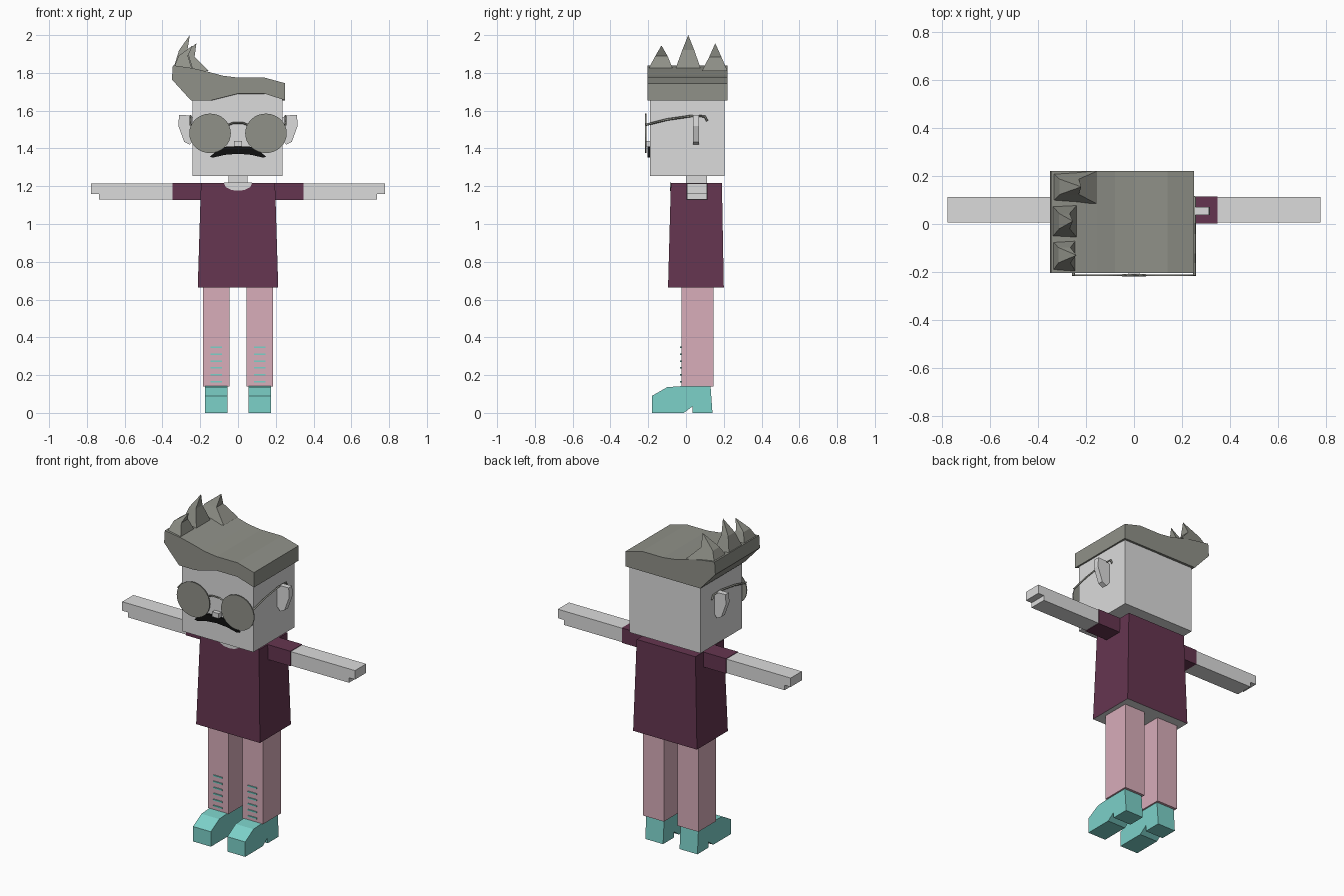
import bpy, bmesh
from mathutils import Vector

cube = bpy.data.objects.get("Cube")
if cube:
    bpy.data.objects.remove(cube, do_unlink=True)


def material(name, rgb):
    m = bpy.data.materials.new(name)
    m.use_nodes = True
    m.diffuse_color = (*rgb, 1)
    m.node_tree.nodes["Principled BSDF"].inputs["Base Color"].default_value = (*rgb, 1)
    return m


SKIN = material("pale_grey_skin", (0.71, 0.71, 0.71))
HAIR = material("warm_grey", (0.28, 0.285, 0.25))
SHIRT = material("plum", (0.13, 0.036, 0.08))
PINK = material("dusty_pink", (0.69, 0.418, 0.491))
TEAL = material("teal", (0.202, 0.638, 0.584))
BLACK = material("black", (0.005, 0.005, 0.005))


def finish(name, bm, *mats):
    bmesh.ops.recalc_face_normals(bm, faces=bm.faces)
    me = bpy.data.meshes.new(name)
    bm.to_mesh(me)
    bm.free()
    ob = bpy.data.objects.new(name, me)
    bpy.context.collection.objects.link(ob)
    for m in mats:
        me.materials.append(m)
    return ob


def loft(name, rings, *mats):
    """Join rings of equal length and cap both ends; a one-point last ring makes a tip."""
    bm = bmesh.new()
    vr = [[bm.verts.new(p) for p in r] for r in rings]
    n = len(vr[0])
    bm.faces.new(vr[0])
    for a, b in zip(vr, vr[1:]):
        for i in range(n):
            j = (i + 1) % n
            bm.faces.new((a[i], a[j], b[0]) if len(b) == 1 else (a[i], a[j], b[j], b[i]))
    if len(vr[-1]) > 1:
        bm.faces.new(vr[-1])
    return finish(name, bm, *mats)


def prism_y(name, pts, y0, y1, mat):
    return loft(name, [[(x, y, z) for x, z in pts] for y in (y0, y1)], mat)


def prism_x(name, pts, x0, x1, mat):
    return loft(name, [[(x, y, z) for y, z in pts] for x in (x0, x1)], mat)


def rect(x0, x1, y0, y1, z):
    return [(x0, y0, z), (x1, y0, z), (x1, y1, z), (x0, y1, z)]


def box(name, x0, x1, y0, y1, z0, z1, mat):
    return loft(name, [rect(x0, x1, y0, y1, z0), rect(x0, x1, y0, y1, z1)], mat)


def wire(name, pts, radius, mat):
    cu = bpy.data.curves.new(name, 'CURVE')
    cu.dimensions = '3D'
    cu.bevel_depth = radius
    cu.bevel_resolution = 0
    sp = cu.splines.new('POLY')
    sp.points.add(len(pts) - 1)
    for p, co in zip(sp.points, pts):
        p.co = (*co, 1)
    cu.materials.append(mat)
    ob = bpy.data.objects.new(name, cu)
    bpy.context.collection.objects.link(ob)


# Head, neck and nose
box("head", -0.24, 0.235, -0.19, 0.205, 1.255, 1.70, SKIN)
box("neck", -0.05, 0.05, 0.0, 0.11, 1.2, 1.27, SKIN)
box("nose", -0.022, 0.022, -0.215, -0.185, 1.41, 1.44, SKIN)

# Hair: wavy front edge, straight back edge
top = [(0.25, 1.745), (0.14, 1.775), (0, 1.775), (-0.08, 1.785), (-0.155, 1.805),
       (-0.24, 1.825), (-0.345, 1.84), (-0.35, 1.765)]
under = [(-0.25, 1.655), (-0.14, 1.655), (0, 1.69), (0.14, 1.69), (0.25, 1.655)]
front = [(x, -0.205, z) for x, z in top + under]
back = [(x, 0.22, z) for x, z in top] + [(x, 0.22, 1.655) for x, z in under]
loft("hair", [front, back], HAIR)

# Hair spikes: y range, inner base x, mid ring, tip
spikes = [(-0.205, -0.065, -0.24, (-0.315, -0.265, 1.89), (-0.24, -0.13, 1.945)),
          (-0.06, 0.082, -0.235, (-0.312, -0.268, 1.92), (-0.255, 0.012, 2.0)),
          (0.085, 0.22, -0.155, (-0.31, -0.23, 1.885), (-0.22, 0.155, 1.957))]
for i, (y0, y1, xin, (m0, m1, mz), tip) in enumerate(spikes):
    w = 0.032
    loft(f"hair_spike_{i + 1}", [rect(-0.346, xin, y0, y1, 1.81),
                                 rect(m0, m1, tip[1] - w, tip[1] + w, mz), [tip]], HAIR)

# Moustache
half = [(0, 1.41), (0.06, 1.41), (0.1, 1.398), (0.15, 1.355),
        (0.13, 1.352), (0.07, 1.366), (0, 1.372)]
prism_y("moustache", half + [(-x, z) for x, z in half[-2:0:-1]], -0.203, -0.188, BLACK)

# Shirt body with pale underside, and neckline
shirt = loft("shirt", [rect(-0.213, 0.213, -0.095, 0.2, 0.665),
                       rect(-0.196, 0.196, -0.08, 0.19, 1.217)], SHIRT, SKIN)
for f in shirt.data.polygons:
    f.material_index = 1 if f.normal.z < -0.9 else 0
neckline = [(-0.075, 1.219), (-0.065, 1.195), (-0.035, 1.18), (0, 1.176),
            (0.035, 1.18), (0.065, 1.195), (0.075, 1.219)]
prism_y("neckline", neckline, -0.085, -0.079, SKIN)

for side, s in (("left", 1), ("right", -1)):
    # Arms
    box(f"{side}_sleeve", s * 0.18, s * 0.348, 0.003, 0.115, 1.127, 1.217, SHIRT)
    arm = [(0.34, 1.13), (0.737, 1.13), (0.737, 1.16), (0.777, 1.16), (0.777, 1.214), (0.34, 1.214)]
    prism_y(f"{side}_arm", [(s * x, z) for x, z in arm], 0.006, 0.112, SKIN)

    # Ears
    ear = [(0.23, 1.56), (0.255, 1.575), (0.312, 1.577), (0.316, 1.52), (0.285, 1.435), (0.255, 1.42), (0.23, 1.45)]
    prism_y(f"{side}_ear", [(s * x, z) for x, z in ear], 0.037, 0.07, SKIN)

    # Legs and shin stripes
    box(f"{side}_leg", s * 0.046, s * 0.184, -0.025, 0.145, 0.14, 0.68, PINK)
    for k in range(6):
        z = 0.165 + k * 0.0365
        box(f"{side}_stripe_{k + 1}", s * 0.086, s * 0.145, -0.031, -0.024, z - 0.004, z + 0.004, TEAL)

    # Shoes with heel notch
    shoe = [(-0.18, 0), (-0.18, 0.09), (-0.1, 0.136), (-0.02, 0.142), (0.13, 0.142),
            (0.14, 0), (0.035, 0), (0.035, 0.035), (-0.012, 0)]
    prism_x(f"{side}_shoe", shoe, s * 0.055, s * 0.174, TEAL)

    # Lenses and temples
    bm = bmesh.new()
    bmesh.ops.create_cone(bm, cap_ends=True, segments=32, radius1=0.11, radius2=0.11, depth=0.006)
    for v in bm.verts:
        v.co = Vector((s * 0.148 + v.co.x, -0.213 + v.co.z, 1.48 + v.co.y * 0.95))
    finish(f"{side}_lens", bm, HAIR)
    wire(f"{side}_temple", [(s * 0.252, -0.213, 1.525), (s * 0.252, -0.1, 1.553), (s * 0.252, 0.03, 1.572),
                            (s * 0.252, 0.1, 1.57), (s * 0.252, 0.112, 1.545)], 0.006, HAIR)

# Bridge between the lenses
wire("bridge", [(-0.05, -0.213, 1.525), (-0.025, -0.213, 1.535), (0.025, -0.213, 1.535),
                (0.05, -0.213, 1.525)], 0.005, HAIR)
